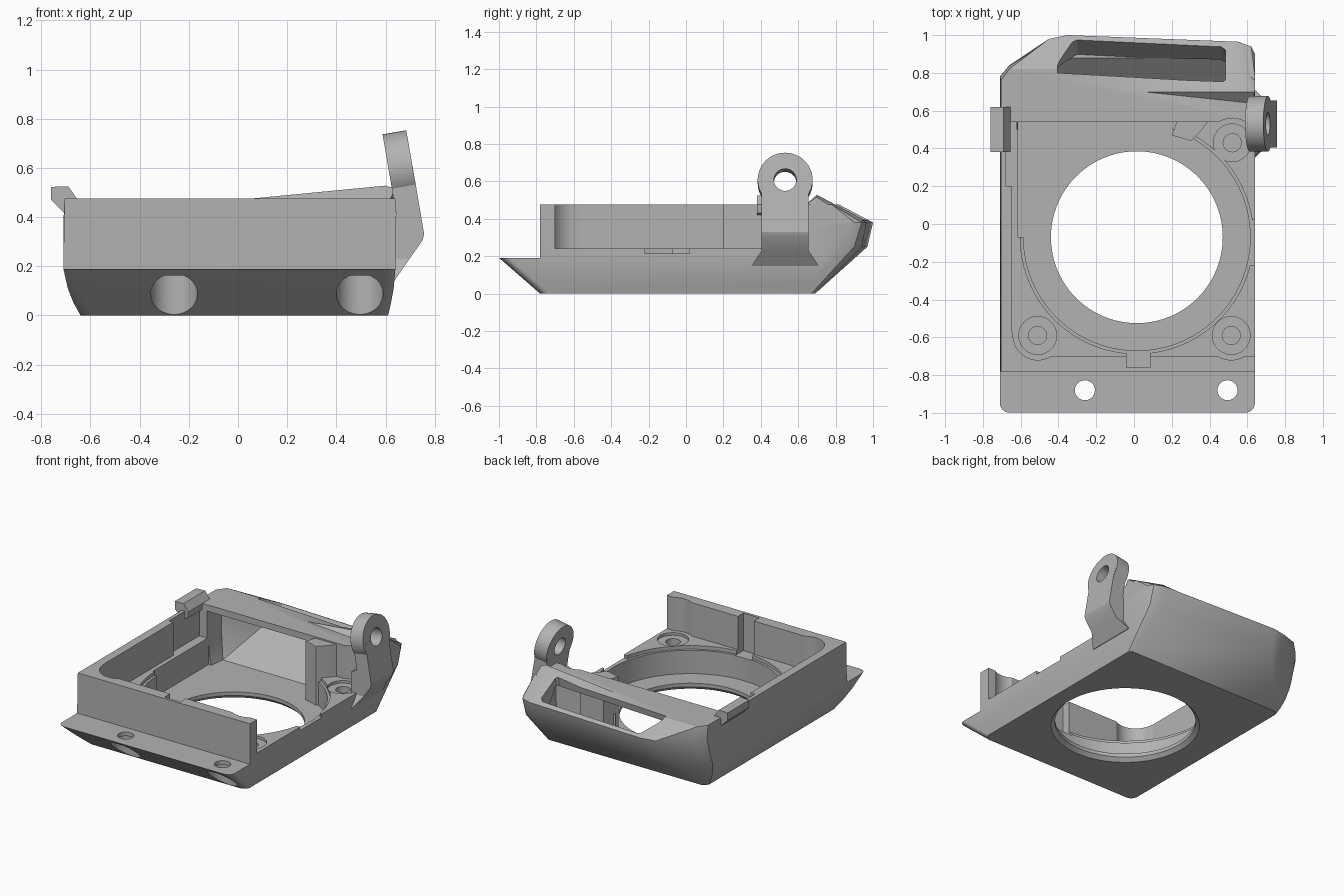
import bpy, bmesh, math
from mathutils import Matrix, Vector

cube = bpy.data.objects.get("Cube")
if cube:
    bpy.data.objects.remove(cube)

grey = bpy.data.materials.new("plain grey")
grey.use_nodes = True
COLOUR = (0.45, 0.45, 0.45, 1)
grey.diffuse_color = COLOUR
grey.node_tree.nodes["Principled BSDF"].inputs["Base Color"].default_value = COLOUR


def hull(name, points):
    """Convex solid around a few points."""
    bm = bmesh.new()
    for p in points:
        bm.verts.new(p)
    res = bmesh.ops.convex_hull(bm, input=bm.verts[:])
    junk = {e for e in res["geom_interior"] + res["geom_unused"] if isinstance(e, bmesh.types.BMVert)}
    bmesh.ops.delete(bm, geom=list(junk), context='VERTS')
    bmesh.ops.dissolve_limit(bm, angle_limit=0.01, verts=bm.verts[:], edges=bm.edges[:])
    bmesh.ops.recalc_face_normals(bm, faces=bm.faces[:])
    mesh = bpy.data.meshes.new(name)
    bm.to_mesh(mesh)
    bm.free()
    mesh.materials.append(grey)
    obj = bpy.data.objects.new(name, mesh)
    bpy.context.collection.objects.link(obj)
    return obj


def level(z, outline):
    return [(x, y, z) for x, y in outline]


def prism(name, outline, z0, z1):
    return hull(name, level(z0, outline) + level(z1, outline))


def box(name, x0, x1, y0, y1, z0, z1):
    return prism(name, [(x0, y0), (x1, y0), (x1, y1), (x0, y1)], z0, z1)


def arc(x, y, r, start=0, end=360, n=48):
    steps = [math.radians(start + (end - start) * i / n) for i in range(n + 1)]
    if end - start == 360:
        steps.pop()
    return [(x + r * math.cos(a), y + r * math.sin(a)) for a in steps]


def combine(target, other, operation='DIFFERENCE'):
    mod = target.modifiers.new("shape", 'BOOLEAN')
    mod.operation, mod.solver, mod.object = operation, 'EXACT', other
    bpy.context.view_layer.objects.active = target
    bpy.ops.object.modifier_apply(modifier=mod.name)
    bpy.data.objects.remove(other)


def side(name, outline, y0, y1):
    return hull(name, [(x, y, z) for x, z in outline for y in (y0, y1)])


# Outer shell: flared sides, sloping front lip, chamfered rear
points = []
for z, left, right in ((0, -.64, .61), (.05, -.668, .622), (.11, -.692, .633), (.19, -.71, .64)):
    front, back = -.78 - 1.15 * z, .69 + .3 * z
    points += level(z, arc(left + .05, front + .05, .05, 180, 270, 8))
    points += level(z, arc(right - .05, front + .05, .05, 270, 360, 8))
    points += [(left, back - .03, z), (left + .03, back, z), (right - .02, back, z), (right, back - .02, z)]
points += level(.475, [(-.705, -1), (.64, -1), (-.705, .76), (-.66, .82), (-.3, .82), (.05, .8), (.64, .78)])
points += level(.25, [(-.71, .74), (-.45, .94), (-.35, .97), (.55, .94), (.62, .9), (.64, .84)])
points += level(.38, [(-.71, .78), (-.66, .84), (-.45, .98), (-.35, 1), (.55, .965), (.62, .94), (.64, .9)])
body = hull("duct_body", points)

# Raised wedge on the roof
wedge = hull("roof_wedge", [(.05, .70, .475), (.62, .64, .475), (.60, .70, .528), (.64, .70, .515),
                            (.64, .89, .39), (.56, .96, .39), (0, .95, .38), (.05, .7, .35), (.64, .64, .35)])
combine(body, wedge, 'UNION')

# Front mounting lip
combine(body, box("lip_cut", -1, 1, -1.2, -.78, .19, .7))

# Upper fan pocket, open on the left side
corner = arc(-.51, -.565, .135, 180, 270, 16)
combine(body, prism("pocket", corner + [(1, -.70), (1, .54), (-.645, .54)], .24, .7))
combine(body, box("wall_relief", -.68, -.5, .2, .54, .24, .7))
combine(body, box("front_notch", -.04, .085, -.76, -.6, .21, .7))
combine(body, box("side_notch", .55, .8, -.22, .02, .215, .4))

# Round chamber, ledge and channel towards the outlet
cx, cy = .015, -.07
combine(body, prism("ledge", arc(cx, cy, .617, n=96), .215, .3))
combine(body, prism("chamber", arc(cx, cy, .60, n=96), .05, .3))
combine(body, box("channel", -.615, .2, cy, .55, .05, .3))
duct = level(.05, [(-.60, .5), (.2, .5), (-.58, .66), (.56, .66), (.56, .62)])
duct += level(.25, [(-.62, .5), (.2, .5), (-.62, .70), (-.42, .88), (.5, .88), (.58, .83), (.58, .62)])
duct += level(.43, [(-.62, .5), (.2, .5), (-.62, .70), (-.45, .80), (.55, .76), (.58, .62)])
combine(body, hull("outlet_duct", duct))

# Outlet slot in the rear slope
slot = [(-.405, .84), (-.39, .87), (-.325, .965), (-.30, .978), (.46, .94), (.485, .92), (.485, .80), (.47, .79)]
inner = [(x, y - .08) for x, y in slot]
combine(body, hull("outlet_slot", level(.7, slot) + level(.40, slot) + level(.25, inner)))

# Air intake with bottom chamfer
combine(body, prism("intake", arc(cx, cy, .455, n=96), -.1, .1))
combine(body, hull("intake_chamfer", level(-.01, arc(cx, cy, .49, n=96)) + level(.025, arc(cx, cy, .455, n=96))))

# Fan screw seats
for x, y in ((-.51, -.59), (.515, -.59), (.52, .43)):
    combine(body, prism("scallop", arc(x, y, .13), .24, .7))
    combine(body, prism("seat", arc(x, y, .10), .222, .3))
    combine(body, prism("screw_hole", arc(x, y, .048, n=32), .08, .3))

# Mounting holes with counterbores from below
for x in (-.26, .495):
    combine(body, prism("mount_hole", arc(x, -.88, .053, n=32), -.1, .3))
    combine(body, prism("counterbore", arc(x, -.88, .095), -.1, .162))

# Pillar between the channel and the rear screw
combine(body, prism("pillar", [(.2, .47), (.24, .58), (.42, .58), (.36, .5), (.30, .44)], .04, .465), 'UNION')

# Hooked clip on the right wall
clip = side("clip", [(-.76, .47), (-.76, .523), (-.69, .525), (-.655, .475), (-.66, .43), (-.70, .41)], .38, .62)
combine(body, clip, 'UNION')

# Tilted hinge lug on the left wall
lug = side("hinge_lug", [(.757, .33), (.75, .305), (.69, .22), (.60, .22), (.60, .38), (.655, .41)], .405, .655)
foot = hull("foot", [(.60, .35, .147), (.64, .35, .147), (.60, .71, .147), (.64, .71, .147),
                     (.60, .405, .23), (.697, .405, .23), (.60, .655, .23), (.697, .655, .23)])
combine(lug, foot, 'UNION')
stem = side("stem", [(.757, .33), (.66, .313), (.613, .59), (.71, .607)], .405, .655)
combine(lug, stem, 'UNION')
tilt = Matrix.Translation(Vector((.661, .53, .60))) @ Matrix.Rotation(math.radians(80.2), 4, 'Y')


def tilted(name, r, depth):
    obj = prism(name, arc(0, 0, r), -depth / 2, depth / 2)
    obj.data.transform(tilt)
    return obj


combine(lug, tilted("eye", .147, .098), 'UNION')
combine(lug, tilted("pin_hole", .06, .3))

# Crisp edges with smooth curves
for obj in (body, lug):
    bpy.ops.object.select_all(action='DESELECT')
    obj.select_set(True)
    bpy.context.view_layer.objects.active = obj
    bpy.ops.object.shade_smooth_by_angle(angle=math.radians(25))
